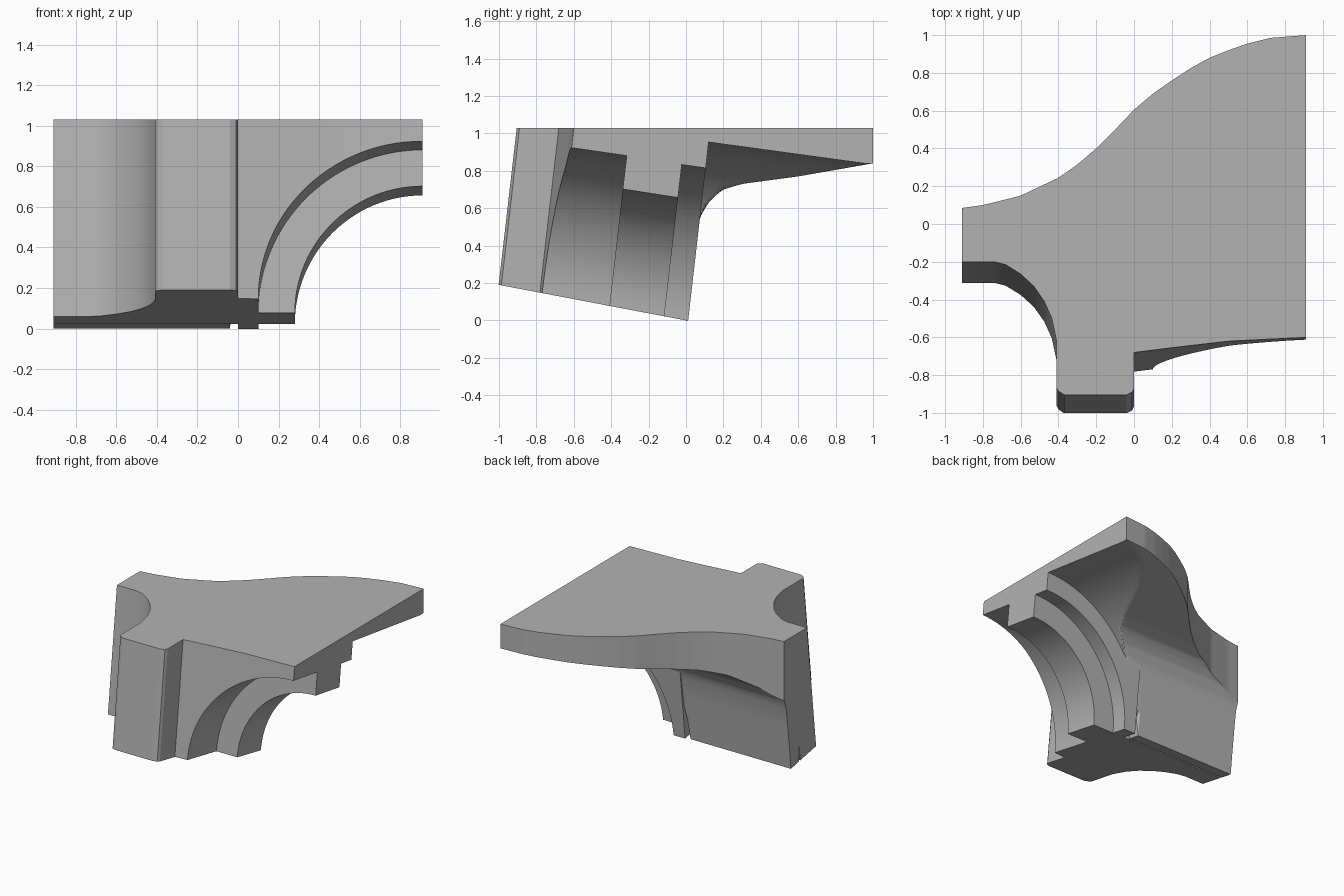
import bpy, bmesh, math

cube = bpy.data.objects.get("Cube")
if cube:
    bpy.data.objects.remove(cube, do_unlink=True)

TOP = 1.03      # level of the flat top
LEAN = 0.115    # how far uprights lean forward per unit of depth
END = 0.91      # half width, also the crown of the arches

stone = bpy.data.materials.new("grey stone")
stone.use_nodes = True
GREY = (0.45, 0.45, 0.45, 1.0)
stone.diffuse_color = GREY
stone.node_tree.nodes["Principled BSDF"].inputs["Base Color"].default_value = GREY


def interp(points, t):
    """Straight-line interpolation through (t, value) pairs."""
    for (a, va), (b, vb) in zip(points, points[1:]):
        if t <= b:
            return va + (vb - va) * max(0.0, t - a) / (b - a)
    return points[-1][1]


def slope(w):
    """Downward tilt towards the back, stronger near the base."""
    return 0.19 - 0.055 * w


def leaning(x, v, w):
    """Point below plan position v, on a bed of height w, in the tilted masonry."""
    s = slope(w)
    z = (w - s * v + LEAN * TOP * s) / (1 + LEAN * s)
    return (x, v - LEAN * (TOP - z), z)


def loft(name, sections):
    """Closed solid through a row of equal-length rings."""
    bm = bmesh.new()
    rings = [[bm.verts.new(p) for p in ring] for ring in sections]
    n = len(rings[0])
    for a, b in zip(rings, rings[1:]):
        for i in range(n):
            j = (i + 1) % n
            bm.faces.new((a[i], a[j], b[j], b[i]))
    bm.faces.new(rings[0])
    bm.faces.new(rings[-1])
    bmesh.ops.recalc_face_normals(bm, faces=bm.faces)
    mesh = bpy.data.meshes.new(name)
    bm.to_mesh(mesh)
    bm.free()
    mesh.materials.append(stone)
    obj = bpy.data.objects.new(name, mesh)
    bpy.context.collection.objects.link(obj)
    bpy.ops.object.select_all(action='DESELECT')
    obj.select_set(True)
    bpy.context.view_layer.objects.active = obj
    bpy.ops.object.shade_smooth_by_angle(angle=math.radians(25))
    return obj


def block_ring(x, front, back, w):
    return [leaning(x, front, w), leaning(x, back, w), (x, back, TOP), (x, front, TOP)]


# Pier: concave side wing and projecting buttress
wing = [(-END, -0.20), (-0.74, -0.20), (-0.68, -0.215), (-0.60, -0.265), (-0.53, -0.33),
        (-0.475, -0.41), (-0.435, -0.50), (-0.41, -0.62)]
loft("side_wing", [block_ring(x, v, 0.0, 0.0) for x, v in wing])
buttress = [(-0.41, -0.865), (-0.40, -0.885), (-0.37, -0.905),
            (-0.04, -0.905), (-0.01, -0.89), (0.0, -0.87)]
loft("buttress", [block_ring(x, v, 0.0, 0.0) for x, v in buttress])


# Three stepped arch orders, each a half arch springing from the pier
def arch_order(name, rx, rz, front, back, steps=28):
    path = [(0.0, 0.0)]
    for i in range(steps + 1):
        a = math.pi / 2 * i / steps
        path.append((END - rx * math.cos(a), rz * math.sin(a)))
    loft(name, [block_ring(x, interp(front, x), back, w) for x, w in path])


arch_order("front_arch", 0.81, 0.835, [(0, -0.68), (0.2, -0.655), (0.5, -0.62), (END, -0.60)], -0.30)
arch_order("middle_rib", 0.63, 0.65, [(0, -0.30), (END, -0.30)], 0.0)
arch_order("back_arch", 0.81, 0.83, [(0, 0.0), (END, 0.0)], 0.13)

# Rear vault: two crossing barrels under a flat top with a curved plan edge
plan_edge = [(-END, 0.085), (-0.8, 0.10), (-0.6, 0.15), (-0.4, 0.245), (-0.3, 0.315),
             (-0.2, 0.40), (-0.1, 0.50), (0.0, 0.605), (0.1, 0.69), (0.2, 0.76),
             (0.3, 0.825), (0.4, 0.88), (0.5, 0.92), (0.6, 0.955), (0.72, 0.985), (END, 1.0)]
cross_barrel = [(-0.1, 0.019), (0.0, 0.0), (0.02, 0.18), (0.04, 0.35), (0.06, 0.50),
                (0.08, 0.56), (0.12, 0.63), (0.16, 0.67), (0.2, 0.70), (0.3, 0.73),
                (0.6, 0.77), (1.0, 0.84)]


def vault_height(x, y):
    u = min(1.0, (END - x) / 0.94)
    w = 0.97 * math.sqrt(1 - u * u)
    along = w - slope(w) * y if w > 0 else 0.0
    return max(along, interp(cross_barrel, y))


def vault_ring(x):
    edge = interp(plan_edge, x)
    ys = [-0.1, 0.0, 0.02, 0.04, 0.06, 0.08]
    ys += [0.08 + (edge - 0.08) * (i / 36) ** 1.4 for i in range(1, 37)]
    ring = [(x, y, min(vault_height(x, y), TOP - 0.02)) for y in ys]
    return ring + [(x, edge, TOP), (x, -0.1, TOP)]


COLUMNS = 90
loft("rear_vault", [vault_ring(-END + 2 * END * i / COLUMNS) for i in range(COLUMNS + 1)])
